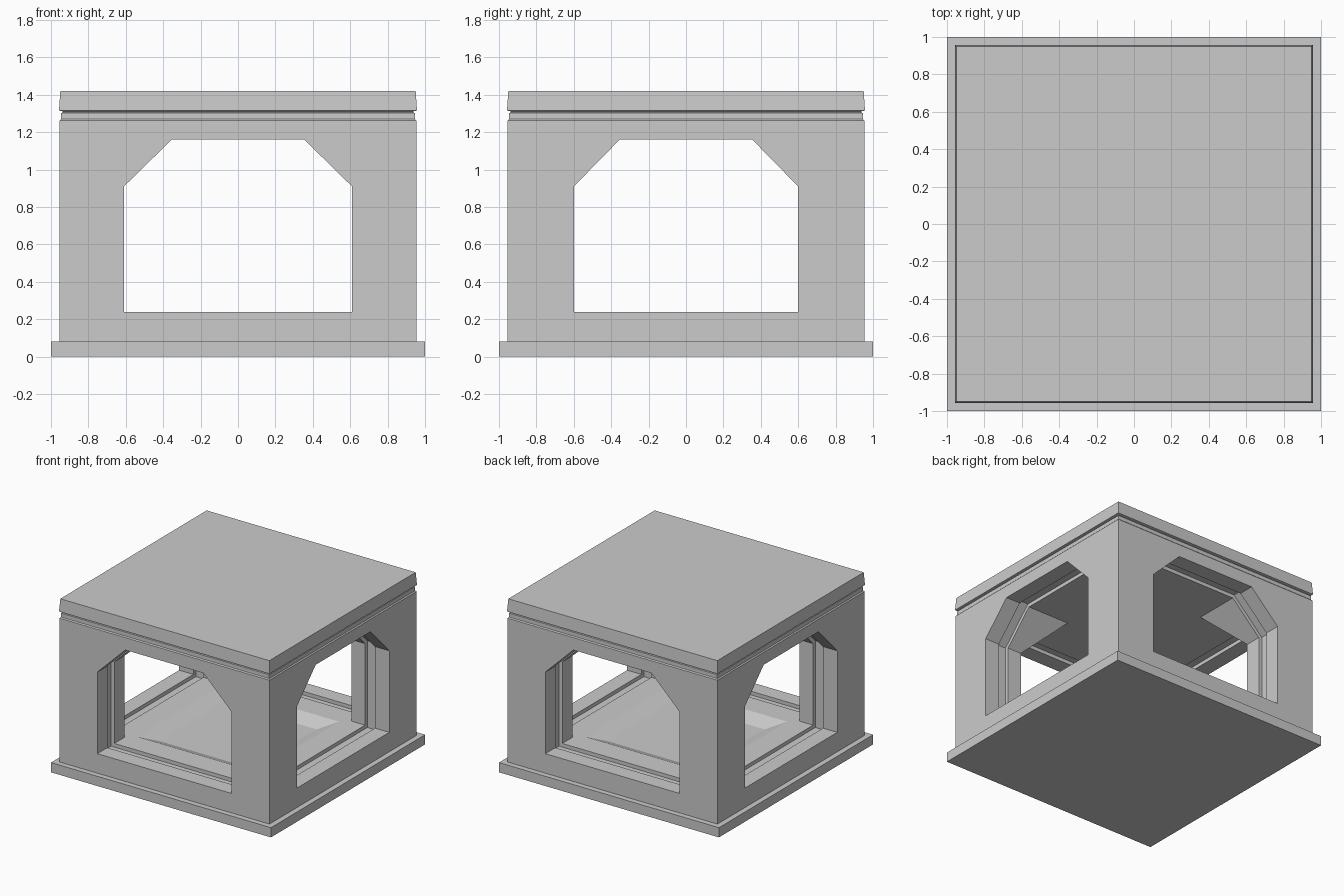
import bpy, bmesh

if "Cube" in bpy.data.objects:
    bpy.data.objects.remove(bpy.data.objects["Cube"])


def make_object(name, rings):
    """Bridge equal-sized point rings into a closed solid."""
    bm = bmesh.new()
    loops = [[bm.verts.new(p) for p in ring] for ring in rings]
    n = len(loops[0])
    for a, b in zip(loops, loops[1:]):
        for i in range(n):
            j = (i + 1) % n
            bm.faces.new((a[i], a[j], b[j], b[i]))
    bm.faces.new(loops[0])
    bm.faces.new(loops[-1])
    bmesh.ops.recalc_face_normals(bm, faces=bm.faces[:])
    mesh = bpy.data.meshes.new(name)
    bm.to_mesh(mesh)
    bm.free()
    obj = bpy.data.objects.new(name, mesh)
    bpy.context.collection.objects.link(obj)
    return obj


def square_stack(name, profile):
    """Stack of square rings given as (half width, height)."""
    return make_object(name, [[(-w, -w, z), (w, -w, z), (w, w, z), (-w, w, z)]
                              for w, z in profile])


def arch(half, grow=0.0):
    """Opening outline with two clipped top corners."""
    h, g = half + grow, grow
    k = g * 0.41
    pts = [(h, 0.24 - g), (h, 0.91 + k), (0.355 + k, 1.16 + g)]
    return pts + [(-u, z) for u, z in reversed(pts)]


def tunnel(name, outline, start, end, along_x):
    return make_object(name, [[(d, u, z) if along_x else (u, d, z)
                               for u, z in outline] for d in (start, end)])


def cut(target, cutter):
    cutter.hide_render = True
    mod = target.modifiers.new(cutter.name, 'BOOLEAN')
    mod.operation = 'DIFFERENCE'
    mod.solver = 'EXACT'
    mod.object = cutter
    bpy.context.view_layer.objects.active = target
    bpy.ops.object.modifier_apply(modifier=mod.name)
    bpy.data.objects.remove(cutter)


# Base slab
square_stack("base_slab", [(1.0, 0.0), (1.0, 0.08)])

# Walls, roof groove and tapered cap in one stacked profile
body = square_stack("body", [
    (0.955, 0.08), (0.955, 1.262), (0.947, 1.27), (0.947, 1.302),
    (0.938, 1.306), (0.938, 1.312), (0.957, 1.316), (0.95, 1.42)])

# Crossing openings and the slot running around each one
for along_x, half in ((False, 0.61), (True, 0.60)):
    cut(body, tunnel("opening", arch(half), -1.1, 1.1, along_x))
for along_x, half in ((False, 0.61), (True, 0.60)):
    for side in (-1, 1):
        cut(body, tunnel("slot", arch(half, 0.03),
                         side * 0.825, side * 0.735, along_x))

# Shallow sunken floor with sloping sides
cut(body, square_stack("floor_recess", [(0.42, 0.19), (0.54, 0.24), (0.54, 0.3)]))
